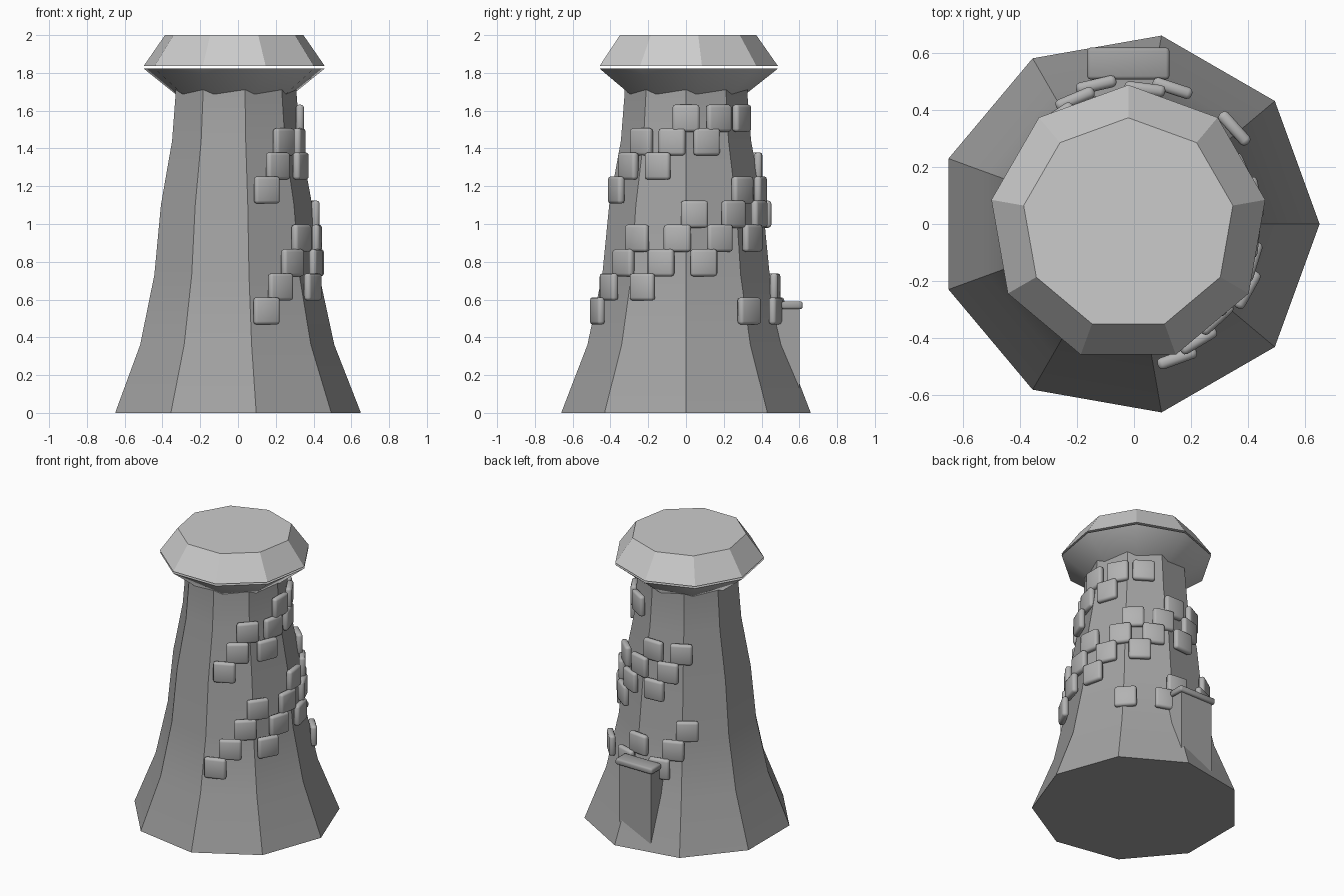
import bpy, bmesh, math
from mathutils import Matrix

if "Cube" in bpy.data.objects:
    bpy.data.objects.remove(bpy.data.objects["Cube"])

CX = -0.02  # tower axis


def material(name, v):
    m = bpy.data.materials.new(name)
    m.diffuse_color = (v, v, v, 1)
    m.use_nodes = True
    m.node_tree.nodes["Principled BSDF"].inputs["Base Color"].default_value = m.diffuse_color
    return m


DARK = material("dark_stone", 0.36)
MID = material("mid_stone", 0.45)


def finish(bm, name, angle=60, mat=None):
    bmesh.ops.recalc_face_normals(bm, faces=bm.faces[:])
    me = bpy.data.meshes.new(name)
    bm.to_mesh(me)
    bm.free()
    if mat:
        me.materials.append(mat)
    ob = bpy.data.objects.new(name, me)
    bpy.context.collection.objects.link(ob)
    bpy.ops.object.select_all(action='DESELECT')
    ob.select_set(True)
    bpy.context.view_layer.objects.active = ob
    bpy.ops.object.shade_smooth_by_angle(angle=math.radians(angle))
    return ob


def lathe(name, profile, start, angle, mat=None, sides=9):
    """Closed n-sided solid from (radius, z) rings."""
    bm = bmesh.new()
    rings = []
    for r, z in profile:
        rings.append([bm.verts.new((CX + r * math.cos(start + i * math.tau / sides),
                                    r * math.sin(start + i * math.tau / sides), z))
                      for i in range(sides)])
    for a, b in zip(rings, rings[1:]):
        for i in range(sides):
            j = (i + 1) % sides
            bm.faces.new((a[i], a[j], b[j], b[i]))
    bm.faces.new(rings[0][::-1])
    bm.faces.new(rings[-1])
    return finish(bm, name, angle, mat)


def block(bm, size, matrix, bevel):
    """Box with bevelled edges added to bm."""
    m = matrix @ Matrix.Diagonal((*size, 1))
    vs = bmesh.ops.create_cube(bm, size=1, matrix=m)['verts']
    if bevel:
        edges = list({e for v in vs for e in v.link_edges})
        bmesh.ops.bevel(bm, geom=edges, offset=bevel, segments=2,
                        profile=0.5, affect='EDGES')


# flared tower
lathe("tower_body", [(0.67, 0), (0.667, 0.01), (0.53, 0.36), (0.45, 0.73),
                     (0.413, 1.1), (0.35, 1.44), (0.33, 1.69), (0.33, 1.78)],
      0, 30, DARK)

# roof in two parts with a thin gap
lathe("roof_skirt", [(0.30, 1.675), (0.487, 1.823)], math.pi / 2, 60)
lathe("roof_cap", [(0.487, 1.836), (0.372, 2.0)], math.pi / 2, 25)

# spiral patches of bricks: (z, radius, angles in degrees)
rows = [
    (1.56, 0.345, (0, 30, 58)),
    (1.435, 0.35, (-42, -12, 18)),
    (1.307, 0.38, (-53, -23, 89, 118)),
    (1.18, 0.405, (-65, 47, 75, 106)),
    (1.052, 0.425, (6, 36, 65, 94)),
    (0.925, 0.437, (-36, -6, 24, 53)),
    (0.795, 0.45, (-47, -17, 12, 124)),
    (0.667, 0.473, (-59, -29, 83, 113)),
    (0.54, 0.497, (-70, 42, 72, 103)),
]
bm = bmesh.new()
for z, r, angles in rows:
    for a in angles:
        m = (Matrix.Translation((CX, 0, 0)) @ Matrix.Rotation(math.radians(a), 4, 'Z')
             @ Matrix.Translation((r + 0.003, 0, z)))
        block(bm, (0.042, 0.144, 0.144), m, 0.016)
finish(bm, "wall_bricks", 180, MID)

# doorway block at the back and its lintel
bm = bmesh.new()
block(bm, (0.25, 0.25, 0.53), Matrix.Translation((CX, 0.475, 0.285)), 0)
finish(bm, "doorway", 30, DARK)
bm = bmesh.new()
block(bm, (0.288, 0.112, 0.042), Matrix.Translation((CX, 0.562, 0.57)), 0.012)
finish(bm, "door_lintel", 180, DARK)
